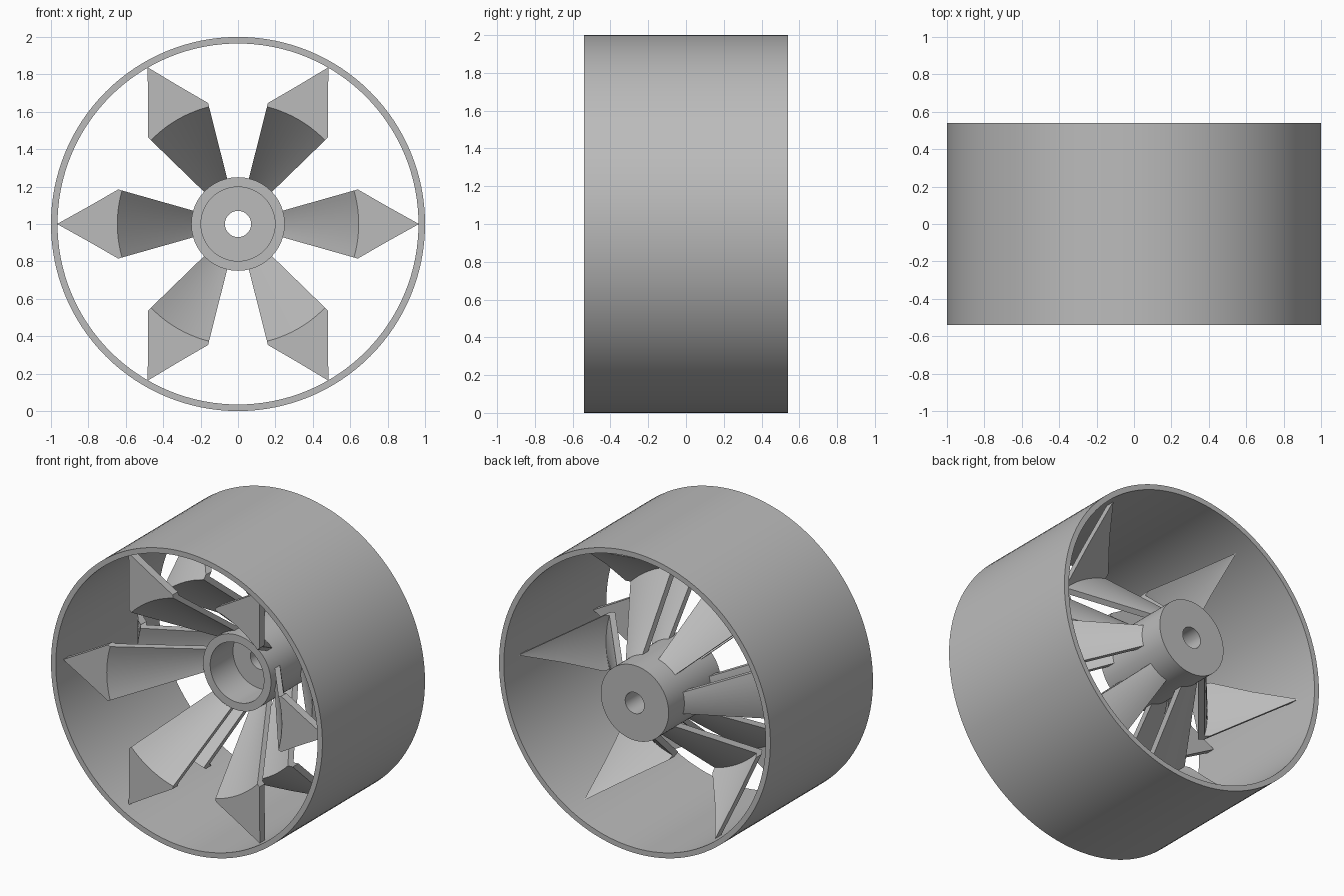
import bpy, bmesh, math

if "Cube" in bpy.data.objects:
    bpy.data.objects.remove(bpy.data.objects["Cube"])

gray = bpy.data.materials.new("plain gray")
gray.diffuse_color = (0.5, 0.5, 0.5, 1)
gray.use_nodes = True
gray.node_tree.nodes["Principled BSDF"].inputs["Base Color"].default_value = gray.diffuse_color


def finish(name, bm):
    bmesh.ops.recalc_face_normals(bm, faces=bm.faces)
    me = bpy.data.meshes.new(name)
    bm.to_mesh(me)
    bm.free()
    me.materials.append(gray)
    ob = bpy.data.objects.new(name, me)
    bpy.context.collection.objects.link(ob)
    ob.location.z = 1
    bpy.ops.object.select_all(action='DESELECT')
    ob.select_set(True)
    bpy.context.view_layer.objects.active = ob
    bpy.ops.object.shade_smooth_by_angle(angle=math.radians(25))
    return ob


def lathe(name, profile, n=96):
    """Closed (radius, y) profile turned around the y axis."""
    bm = bmesh.new()
    rings = [[bm.verts.new((r * math.cos(2 * math.pi * k / n), y,
                            r * math.sin(2 * math.pi * k / n)))
              for k in range(n)] for r, y in profile]
    for i, a in enumerate(rings):
        b = rings[(i + 1) % len(rings)]
        for k in range(n):
            m = (k + 1) % n
            bm.faces.new((a[k], a[m], b[m], b[k]))
    return finish(name, bm)


# half outline of a spoke seen from the front: root, fold, corner, tip
OUTLINE = [(0.235, 0.07), (0.62, 0.179), (0.64, 0.185), (0.80, 0.093), (0.964, 0.002)]


def spoke(name, angle, ys, thick, n=10):
    """Folded thin blade, ys gives the front y at root, fold and tip."""
    root, fold, tip = ys
    bm = bmesh.new()
    layers = []
    for off in (0, thick):
        rows = []
        for x, w in OUTLINE:
            r, half = math.hypot(x, w), math.atan2(w, x)
            if r < 0.645:
                y = root + (fold - root) * (r - 0.245) / 0.40
            else:
                y = fold + (tip - fold) * (r - 0.645) / 0.319
            rows.append([bm.verts.new((r * math.cos(angle + half * t), y + off,
                                       r * math.sin(angle + half * t)))
                         for t in [2 * j / n - 1 for j in range(n + 1)]])
        layers.append(rows)
    f, b = layers
    last = len(OUTLINE) - 1
    for i in range(last):
        for j in range(n):
            for g in (f, b):
                bm.faces.new((g[i][j], g[i][j + 1], g[i + 1][j + 1], g[i + 1][j]))
        for j in (0, n):
            bm.faces.new((f[i][j], f[i + 1][j], b[i + 1][j], b[i][j]))
    for i in (0, last):
        for j in range(n):
            bm.faces.new((f[i][j], f[i][j + 1], b[i][j + 1], b[i][j]))
    return finish(name, bm)


# outer rim
lathe("rim", [(1, -0.54), (1, 0.54), (0.965, 0.54), (0.965, -0.54)], 128)

# hub with front recess and axle bore
lathe("hub", [(0.25, -0.01), (0.25, 0.54), (0.07, 0.54), (0.07, 0.23),
              (0.198, 0.23), (0.198, -0.01)])

# front and back layers of six folded spokes
for k in range(6):
    a = k * math.pi / 3
    spoke(f"front_spoke_{k + 1}", a, (0.05, -0.46, -0.46), 0.055)
    spoke(f"back_spoke_{k + 1}", a, (0.32, -0.14, 0.32), 0.06)
